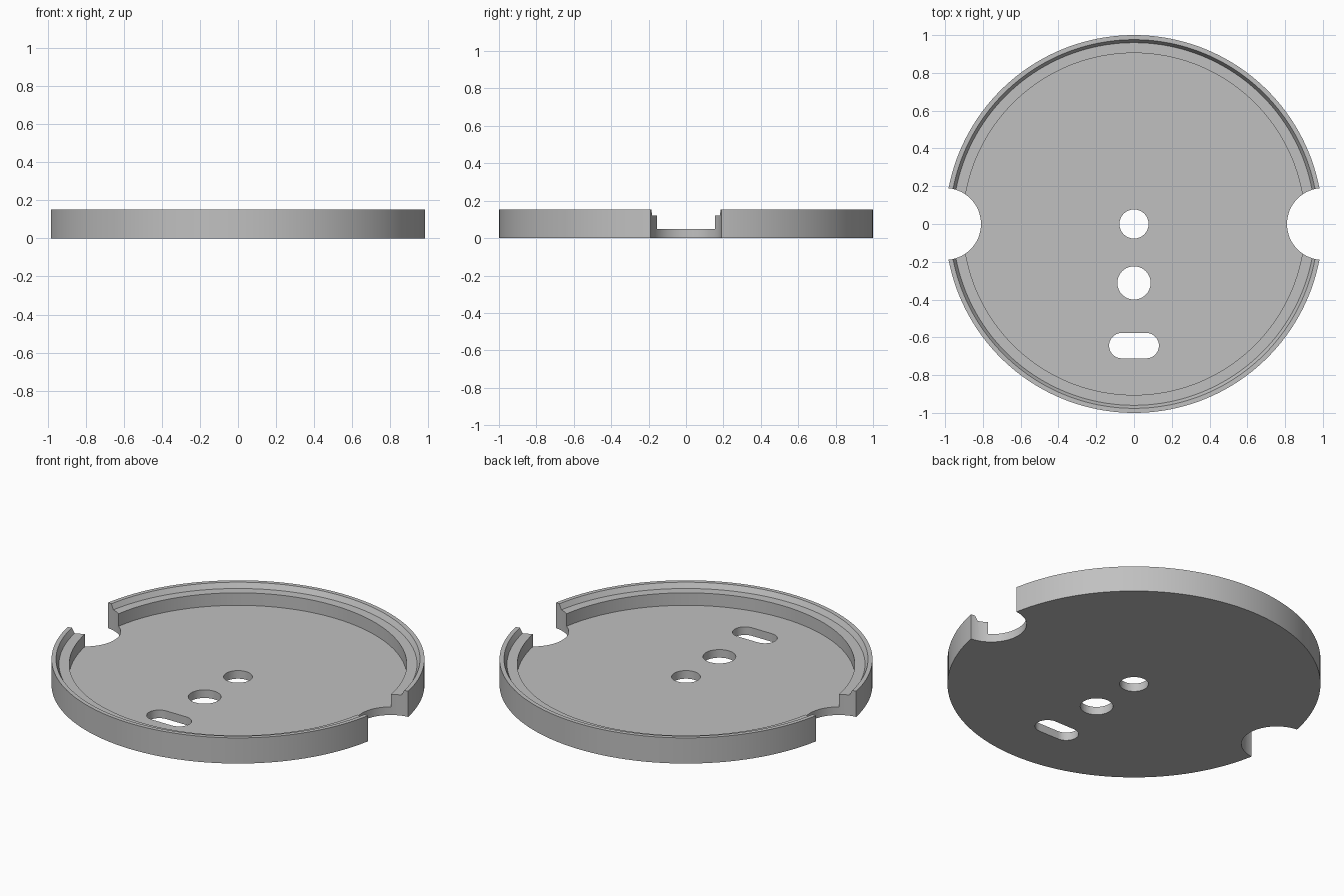
import bpy
import bmesh
import math

cube = bpy.data.objects.get("Cube")
if cube:
    bpy.data.objects.remove(cube, do_unlink=True)

SEGMENTS = 160
HEIGHT, LEDGE, FLOOR = 0.152, 0.122, 0.048

grey = bpy.data.materials.new("plain grey")
grey.use_nodes = True
colour = (0.53, 0.53, 0.53, 1)
grey.diffuse_color = colour
grey.node_tree.nodes["Principled BSDF"].inputs["Base Color"].default_value = colour


def new_object(name, bm):
    bmesh.ops.recalc_face_normals(bm, faces=bm.faces)
    mesh = bpy.data.meshes.new(name)
    bm.to_mesh(mesh)
    bm.free()
    mesh.materials.append(grey)
    obj = bpy.data.objects.new(name, mesh)
    bpy.context.collection.objects.link(obj)
    return obj


def lathe(name, profile):
    """Turn a radius/height profile around the z axis."""
    bm = bmesh.new()
    verts = [bm.verts.new((r, 0, z)) for r, z in profile]
    edges = [bm.edges.new(pair) for pair in zip(verts, verts[1:])]
    bmesh.ops.spin(bm, geom=verts + edges, cent=(0, 0, 0), axis=(0, 0, 1),
                   angle=math.tau, steps=SEGMENTS, use_merge=True)
    bmesh.ops.remove_doubles(bm, verts=bm.verts, dist=0.0001)
    return new_object(name, bm)


def rounded_cutter(name, x, y, radius, half_straight=0, steps=64):
    """Upright prism with a round or slot-shaped outline."""
    bm = bmesh.new()
    outline = []
    for side in (1, -1):
        for i in range(steps // 2 + 1):
            a = math.pi * i / (steps // 2) - side * math.pi / 2
            outline.append(bm.verts.new((x + side * half_straight + radius * math.cos(a),
                                         y + radius * math.sin(a), -0.1)))
    bmesh.ops.remove_doubles(bm, verts=outline, dist=0.0001)
    face = bm.faces.new([v for v in outline if v.is_valid])
    top = bmesh.ops.extrude_face_region(bm, geom=[face])["geom"]
    moved = [v for v in top if isinstance(v, bmesh.types.BMVert)]
    bmesh.ops.translate(bm, verts=moved, vec=(0, 0, 0.5))
    obj = new_object(name, bm)
    obj.hide_render = True
    return obj


# Shallow dish with a stepped rim
dish = lathe("round_tray", [
    (0, 0), (1, 0), (1, HEIGHT), (0.976, HEIGHT),
    (0.96, LEDGE), (0.905, LEDGE), (0.905, FLOOR), (0, FLOOR)])

# Side notches, two round holes and a slot
cutters = [rounded_cutter(f"{side}_notch_cutter", x, 0, 0.19)
           for side, x in (("left", 1), ("right", -1))]
cutters += [
    rounded_cutter("centre_hole_cutter", 0, 0, 0.077),
    rounded_cutter("large_hole_cutter", 0, -0.312, 0.088),
    rounded_cutter("slot_cutter", 0, -0.644, 0.067, 0.065)]

bpy.context.view_layer.objects.active = dish
for cutter in cutters:
    mod = dish.modifiers.new(cutter.name, "BOOLEAN")
    mod.operation = "DIFFERENCE"
    mod.solver = "EXACT"
    mod.object = cutter
    bpy.ops.object.modifier_apply(modifier=mod.name)
    bpy.data.objects.remove(cutter, do_unlink=True)

# Smooth curved walls, crisp edges
bpy.ops.object.select_all(action="DESELECT")
dish.select_set(True)
bpy.ops.object.shade_smooth_by_angle(angle=math.radians(25))
